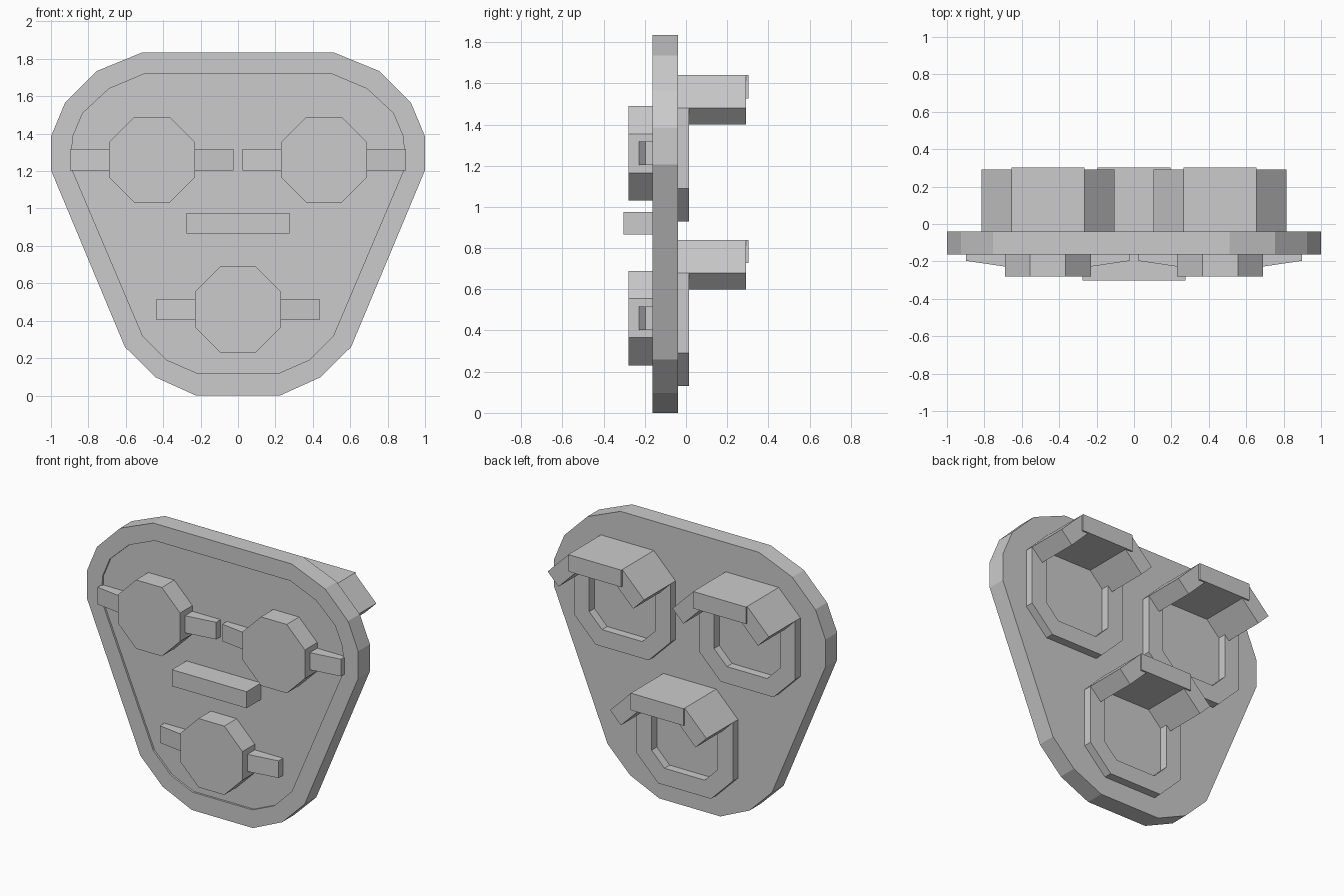
import bpy, bmesh

if "Cube" in bpy.data.objects:
    bpy.data.objects.remove(bpy.data.objects["Cube"])


def finish(name, bm):
    bmesh.ops.recalc_face_normals(bm, faces=bm.faces)
    me = bpy.data.meshes.new(name)
    bm.to_mesh(me)
    bm.free()
    ob = bpy.data.objects.new(name, me)
    bpy.context.collection.objects.link(ob)
    return ob


def prism(name, pts, a, b, axis='y'):
    """Extrude an (x, z) profile along y, or an (x, y) profile along z."""
    bm = bmesh.new()
    put = (lambda p, d: (p[0], d, p[1])) if axis == 'y' else (lambda p, d: (p[0], p[1], d))
    lo = [bm.verts.new(put(p, a)) for p in pts]
    hi = [bm.verts.new(put(p, b)) for p in pts]
    bm.faces.new(lo)
    bm.faces.new(hi[::-1])
    for i in range(len(pts)):
        j = (i + 1) % len(pts)
        bm.faces.new((lo[i], lo[j], hi[j], hi[i]))
    return finish(name, bm)


def ring(name, outer, inner, y0, y1):
    """Flat frame between two matching (x, z) outlines."""
    bm = bmesh.new()
    loops = [[bm.verts.new((x, y, z)) for x, z in pts]
             for pts, y in ((outer, y0), (outer, y1), (inner, y1), (inner, y0))]
    n = len(outer)
    for k in range(4):
        p, q = loops[k], loops[(k + 1) % 4]
        for i in range(n):
            j = (i + 1) % n
            bm.faces.new((p[i], p[j], q[j], q[i]))
    return finish(name, bm)


def mirrored(half):
    return half + [(-x, z) for x, z in reversed(half)]


def octagon(cx, cz, r, f):
    """Octagon with half width r and half flat length f."""
    return [(cx + x, cz + z) for x, z in
            ((f, r), (r, f), (r, -f), (f, -r), (-f, -r), (-r, -f), (-r, f), (-f, r))]


# Backing plate: raised rim around a slightly recessed panel
outer = mirrored([(.51, 1.835), (.755, 1.735), (.925, 1.565), (1, 1.385),
                  (1, 1.205), (.605, .26), (.44, .097), (.225, 0)])
inner = mirrored([(.50, 1.72), (.69, 1.64), (.83, 1.51), (.885, 1.38),
                  (.89, 1.215), (.51, .32), (.38, .19), (.22, .12)])
ring("plate_rim", outer, inner, -.163, -.04)
prism("plate_panel", inner, -.15, -.04)

# Centre bar on the front
prism("centre_bar", [(-.275, .865), (.275, .865), (.275, .975), (-.275, .975)], -.303, -.14)

for label, cx, cz in (("left", -.46, 1.26), ("right", .46, 1.26), ("bottom", 0, .46)):
    # Front octagonal housing
    prism(label + "_housing", octagon(cx, cz, .229, .095), -.28, -.14)
    # Tapered clamp arms either side
    for side, s in (("outer", 1), ("inner", -1)):
        arm = [(cx + s * x, y) for x, y in
               ((.2, -.14), (.2, -.232), (.437, -.197), (.437, -.14))]
        prism(f"{label}_arm_{side}", arm, cz - .057, cz + .057, 'z')
    # Back lamp ring
    rz = cz + .025
    ring(label + "_lamp_ring", octagon(cx, rz, .355, .195),
         octagon(cx, rz, .243, .148), -.041, .015)
    # Hood: one top board and two sloping boards
    prism(label + "_hood_top", [(cx + x, rz + z) for x, z in
          ((-.195, .355), (.195, .355), (.195, .242), (-.195, .242))], -.041, .303)
    for s, side in ((1, "right"), (-1, "left")):
        prism(f"{label}_hood_{side}", [(cx + s * x, rz + z) for x, z in
              ((.195, .355), (.355, .195), (.275, .115), (.115, .275))], -.041, .292)
